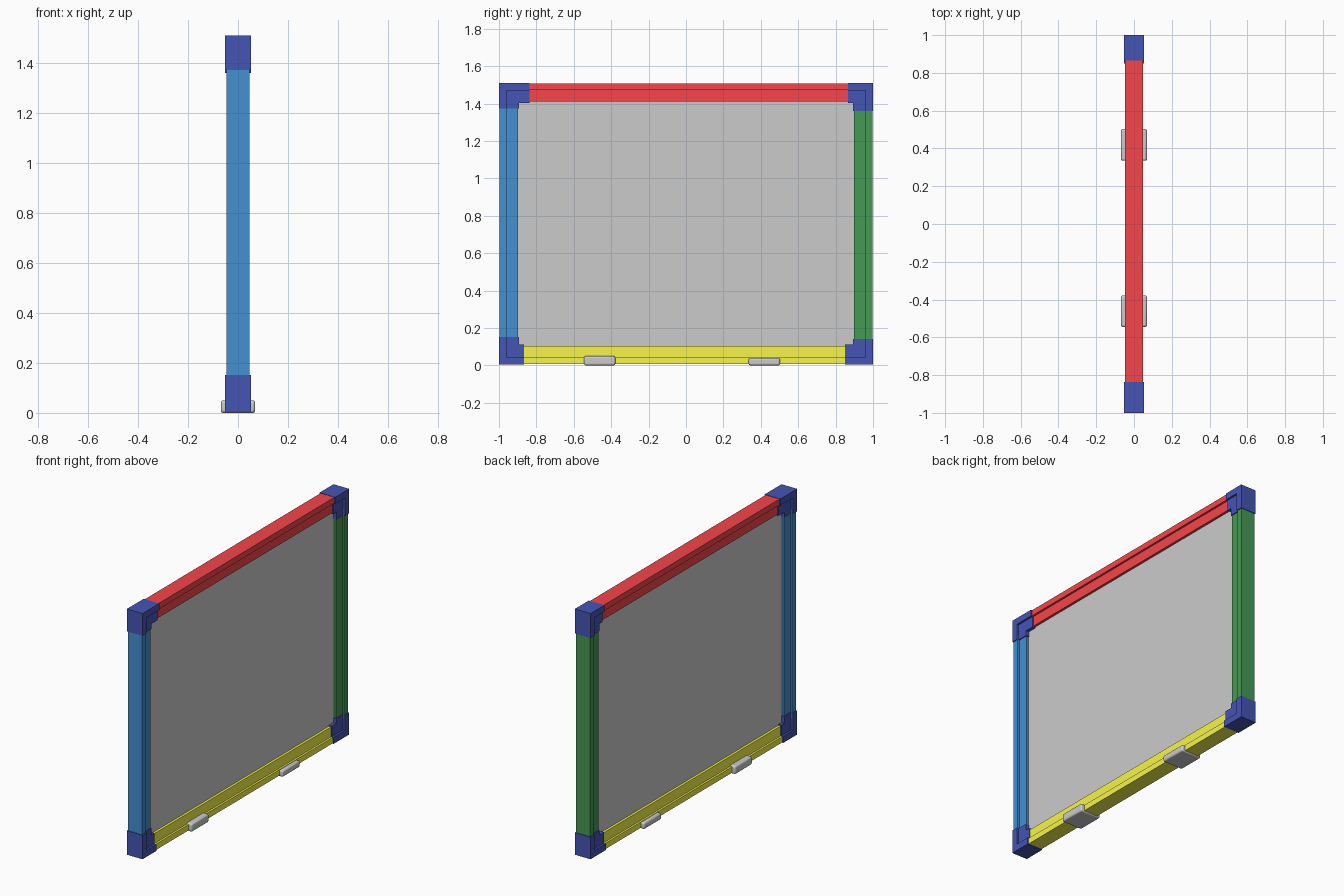
import bpy, bmesh
from mathutils import Vector

if "Cube" in bpy.data.objects:
    bpy.data.objects.remove(bpy.data.objects["Cube"])

Y, Z0, Z1 = 1.0, 0.005, 1.51


def material(name, rgb):
    m = bpy.data.materials.new(name)
    m.diffuse_color = (*rgb, 1)
    m.use_nodes = True
    m.node_tree.nodes["Principled BSDF"].inputs["Base Color"].default_value = m.diffuse_color
    return m


def sweep(name, stations, outer, inner, step, depth, mat):
    """Sweep a stepped frame profile through (base, inward direction) stations in the YZ plane."""
    profile = [(0, -outer), (0, outer), (step, outer), (step, inner),
               (depth, inner), (depth, -inner), (step, -inner), (step, -outer)]
    bm = bmesh.new()
    rings = []
    for base, direction in stations:
        ring = []
        for d, x in profile:
            p = Vector(base) + d * Vector(direction)
            ring.append(bm.verts.new((x, p.x, p.y)))
        rings.append(ring)
    n = len(profile)
    for a, b in zip(rings, rings[1:]):
        for i in range(n):
            bm.faces.new((a[i], a[(i + 1) % n], b[(i + 1) % n], b[i]))
    bm.faces.new(rings[0])
    bm.faces.new(rings[-1][::-1])
    bmesh.ops.recalc_face_normals(bm, faces=bm.faces)
    me = bpy.data.meshes.new(name)
    bm.to_mesh(me)
    bm.free()
    me.materials.append(mat)
    ob = bpy.data.objects.new(name, me)
    bpy.context.collection.objects.link(ob)
    return ob


def box(name, lo, hi):
    lo, hi = Vector(lo), Vector(hi)
    bpy.ops.mesh.primitive_cube_add(size=1, location=(lo + hi) / 2)
    ob = bpy.context.object
    ob.name = name
    ob.scale = hi - lo
    bpy.ops.object.transform_apply(location=False, rotation=False, scale=True)
    return ob


red = material("red", (0.93, 0.06, 0.07))
yellow = material("yellow", (0.92, 0.91, 0.07))
blue = material("blue", (0.06, 0.28, 0.64))
green = material("green", (0.06, 0.32, 0.09))
navy = material("navy", (0.06, 0.09, 0.46))

# Board surface
box("board_panel", (-0.02, -0.95, 0.05), (0.02, 0.95, 1.46))

# Coloured rails, sitting slightly inside the corner sleeves
g, e = 0.004, 0.11
rail = (0.047, 0.035, 0.036, 0.097)
ya, za, zb = Y - g, Z0 + g / 2, Z1 - g / 2
sweep("top_rail", [((-Y + e, zb), (0, -1)), ((Y - e, zb), (0, -1))], *rail, red)
sweep("bottom_rail", [((-Y + e, za), (0, 1)), ((Y - e, za), (0, 1))], *rail, yellow)
sweep("left_rail", [((-ya, Z0 + e), (1, 0)), ((-ya, Z1 - e), (1, 0))], *rail, blue)
sweep("right_rail", [((ya, Z0 + e), (-1, 0)), ((ya, Z1 - e), (-1, 0))], *rail, green)

# L-shaped corner sleeves: side signs, horizontal leg, vertical leg
for name, sy, sz, ly, lz in (("top_left", -1, 1, 0.163, 0.137),
                             ("top_right", 1, 1, 0.135, 0.15),
                             ("bottom_left", -1, -1, 0.135, 0.147),
                             ("bottom_right", 1, -1, 0.15, 0.135)):
    y, z = sy * Y, Z1 if sz > 0 else Z0
    sweep(name + "_corner",
          [((y - sy * ly, z), (0, -sz)), ((y, z), (-sy, -sz)), ((y, z - sz * lz), (-sy, 0))],
          0.053, 0.041, 0.04, 0.106, navy)

# Grey rounded feet under the bottom rail
for name, y0, y1, h in (("left_foot", -0.545, -0.378, 0.05),
                        ("right_foot", 0.335, 0.503, 0.04)):
    foot = box(name, (-0.069, y0, 0), (0.069, y1, h))
    bev = foot.modifiers.new("rounding", 'BEVEL')
    bev.width, bev.segments = 0.01, 3
    bpy.ops.object.shade_smooth_by_angle()
